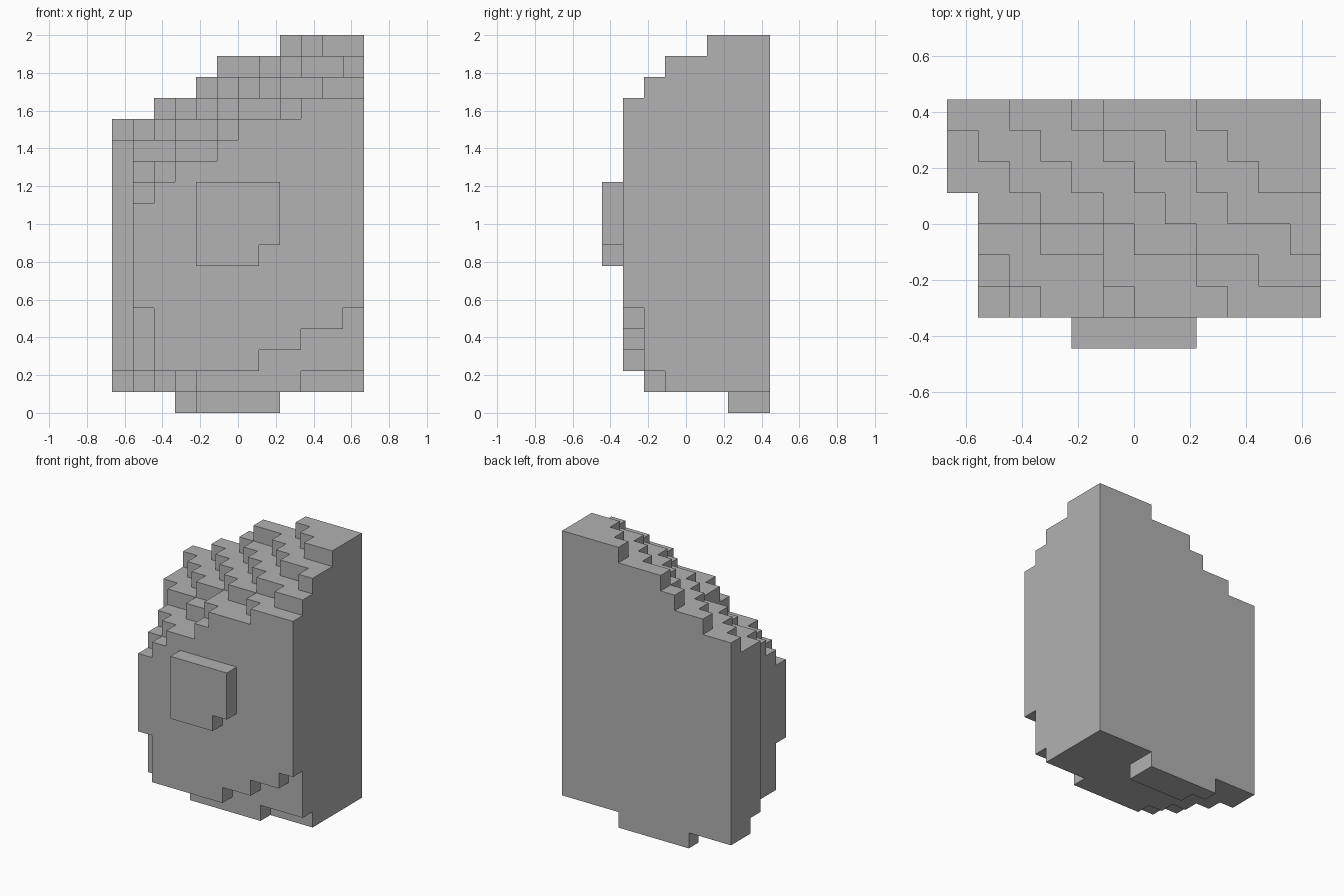
import bpy, bmesh
from mathutils import Vector

if "Cube" in bpy.data.objects:
    bpy.data.objects.remove(bpy.data.objects["Cube"])

CELL = 1 / 9
COLS, ROWS = 12, 8
ORIGIN = Vector((-COLS / 2, -ROWS / 2, 0))
AXES = [Vector((1, 0, 0)), Vector((0, 1, 0)), Vector((0, 0, 1))]

grey = bpy.data.materials.new("plain grey")
grey.use_nodes = True
COLOUR = (0.445, 0.445, 0.445, 1)
grey.diffuse_color = COLOUR
grey.node_tree.nodes["Principled BSDF"].inputs["Base Color"].default_value = COLOUR


def block_shape(name, cells):
    """Make one clean stepped shell from a set of grid cells."""
    bm = bmesh.new()
    verts = {}

    def corner(p):
        key = tuple(round(c) for c in p)
        if key not in verts:
            verts[key] = bm.verts.new((p + ORIGIN) * CELL)
        return verts[key]

    for cell in cells:
        base = Vector(cell)
        for i, n in enumerate(AXES):
            u, v = AXES[(i + 1) % 3], AXES[(i + 2) % 3]
            for side in (0, 1):
                near = base + n * (1 if side else -1)
                if tuple(int(c) for c in near) in cells:
                    continue
                p = base + n * side
                loop = [p, p + u, p + u + v, p + v]
                if not side:
                    loop.reverse()
                bm.faces.new([corner(q) for q in loop])
    # Merge coplanar squares into large flat faces
    bmesh.ops.dissolve_limit(bm, angle_limit=0.01, verts=bm.verts, edges=bm.edges)
    mesh = bpy.data.meshes.new(name)
    bm.to_mesh(mesh)
    bm.free()
    mesh.materials.append(grey)
    obj = bpy.data.objects.new(name, mesh)
    bpy.context.collection.objects.link(obj)
    return obj


# Sloped top: lowest level of each row, then the columns where it steps up
STEPS = {
    1: (10, (2, 3, 5, 6, 9)),
    2: (11, (2, 5, 5, 8, 10)),
    3: (12, (3, 5, 6, 8, 11)),
    4: (13, (3, 5, 7, 9)),
    5: (13, (2, 4, 6, 8, 10)),
    6: (13, (1, 3, 5, 7, 9)),
    7: (14, (2, 4, 5, 8)),
}


def top_level(col, row):
    low, steps = STEPS[row]
    return low + sum(col >= s for s in steps)


def bottom_level(col, row):
    if row == 1:
        return 5 if col == 1 else 2 + max(0, (col - 5) // 2)
    limit = 3 if col >= 9 else max(6 - col, 2)
    return 1 if row >= limit else 2


# Main body
body = set()
for row in STEPS:
    for col in range(0 if row >= 5 else 1, COLS):
        for z in range(bottom_level(col, row), top_level(col, row)):
            body.add((col, row, z))
block_shape("body", body)

# Front plate with a notched lower corner
plate = {(c, 0, z) for c in range(4, 8) for z in range(7, 11)} - {(7, 0, 7)}
block_shape("front_plate", plate)

# Foot under the back
foot = {(c, r, 0) for c in range(3, 8) for r in (6, 7)} - {(3, 6, 0)}
block_shape("foot", foot)
